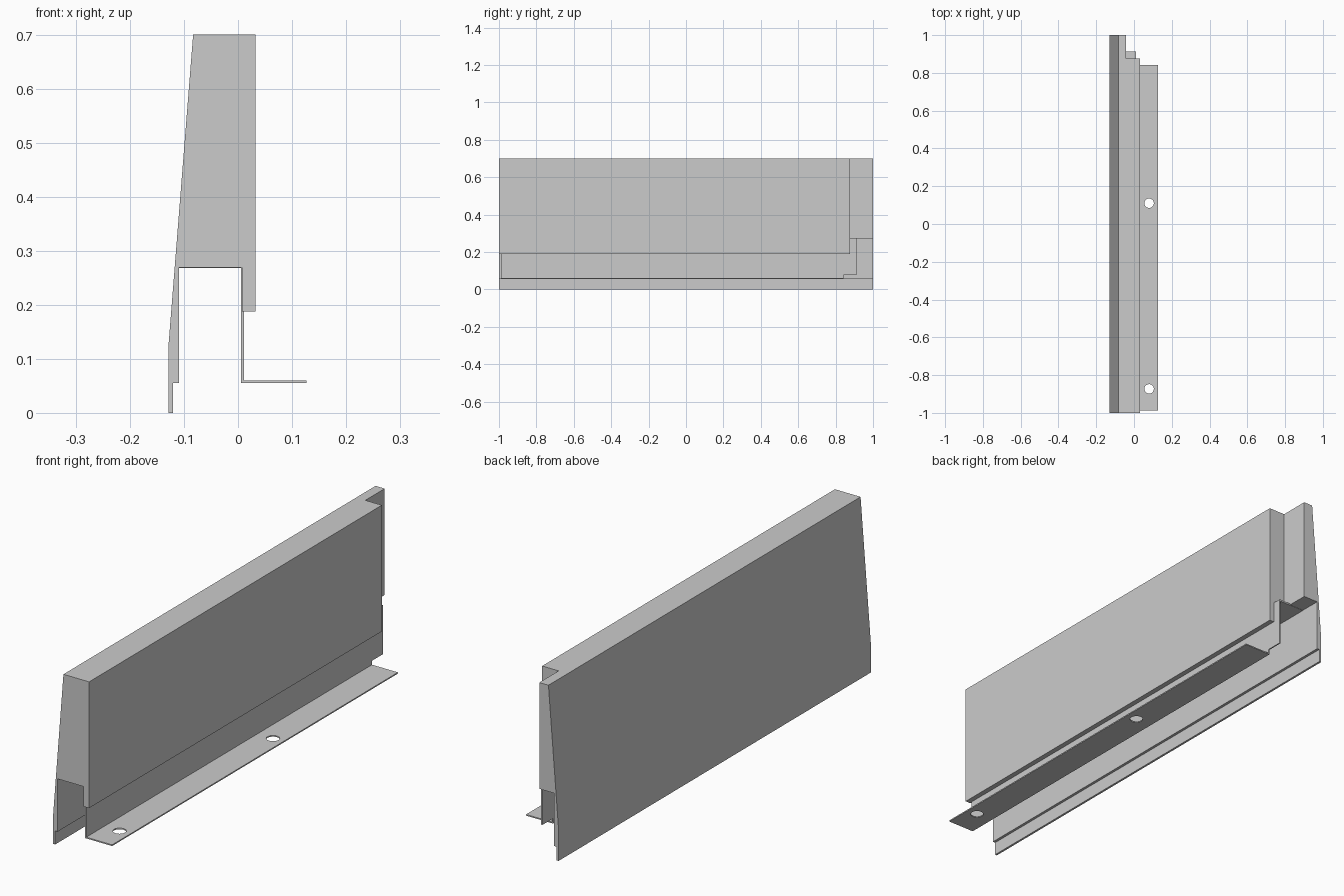
import bpy, bmesh
from mathutils import Matrix

if "Cube" in bpy.data.objects:
    bpy.data.objects.remove(bpy.data.objects["Cube"])


def finish(name, bm):
    bmesh.ops.recalc_face_normals(bm, faces=bm.faces)
    me = bpy.data.meshes.new(name)
    bm.to_mesh(me)
    bm.free()
    ob = bpy.data.objects.new(name, me)
    bpy.context.collection.objects.link(ob)
    return ob


def extrude_profile(name, pts, y0, y1):
    """Extrude an (x, z) outline along y."""
    bm = bmesh.new()
    face = bm.faces.new([bm.verts.new((x, y0, z)) for x, z in pts])
    res = bmesh.ops.extrude_face_region(bm, geom=[face])
    verts = [v for v in res["geom"] if isinstance(v, bmesh.types.BMVert)]
    bmesh.ops.translate(bm, verts=verts, vec=(0, y1 - y0, 0))
    return finish(name, bm)


def box_cutter(x0, x1, y0, y1, z0, z1):
    return extrude_profile("cutter", [(x0, z0), (x1, z0), (x1, z1), (x0, z1)], y0, y1)


def hole_cutter(x, y, z, r):
    bm = bmesh.new()
    bmesh.ops.create_cone(bm, cap_ends=True, segments=32, radius1=r, radius2=r,
                          depth=0.1, matrix=Matrix.Translation((x, y, z)))
    return finish("cutter", bm)


def cut(ob, cutter):
    cutter.hide_render = True
    mod = ob.modifiers.new("cut", 'BOOLEAN')
    mod.operation = 'DIFFERENCE'
    mod.solver = 'EXACT'
    mod.object = cutter
    bpy.context.view_layer.objects.active = ob
    bpy.ops.object.modifier_apply(modifier=mod.name)
    bpy.data.objects.remove(cutter)


# Tapered panel with a channel underneath and a thin lip on the outer side
panel = extrude_profile("panel", [
    (-0.129, 0), (-0.129, 0.12), (-0.083, 0.7), (0.032, 0.7), (0.032, 0.188),
    (0.007, 0.188), (0.007, 0.269), (-0.109, 0.269), (-0.109, 0.055),
    (-0.12, 0.055), (-0.12, 0)], -1, 1)
# Rebate at the far end
cut(panel, box_cutter(-0.042, 0.1, 0.876, 1.1, 0.1, 0.8))

# Folded sheet bracket lining the channel, with a foot flange
bracket = extrude_profile("mounting_bracket", [
    (-0.109, 0.268), (0.006, 0.268), (0.006, 0.055), (0.127, 0.055), (0.127, 0.06),
    (0.011, 0.06), (0.011, 0.275), (-0.109, 0.275)], -0.988, 0.912)
# Shortened foot
cut(bracket, box_cutter(-0.05, 0.2, 0.843, 1.1, 0, 0.076))
# Screw holes
for y in (-0.873, 0.11):
    cut(bracket, hole_cutter(0.08, y, 0.058, 0.025))
